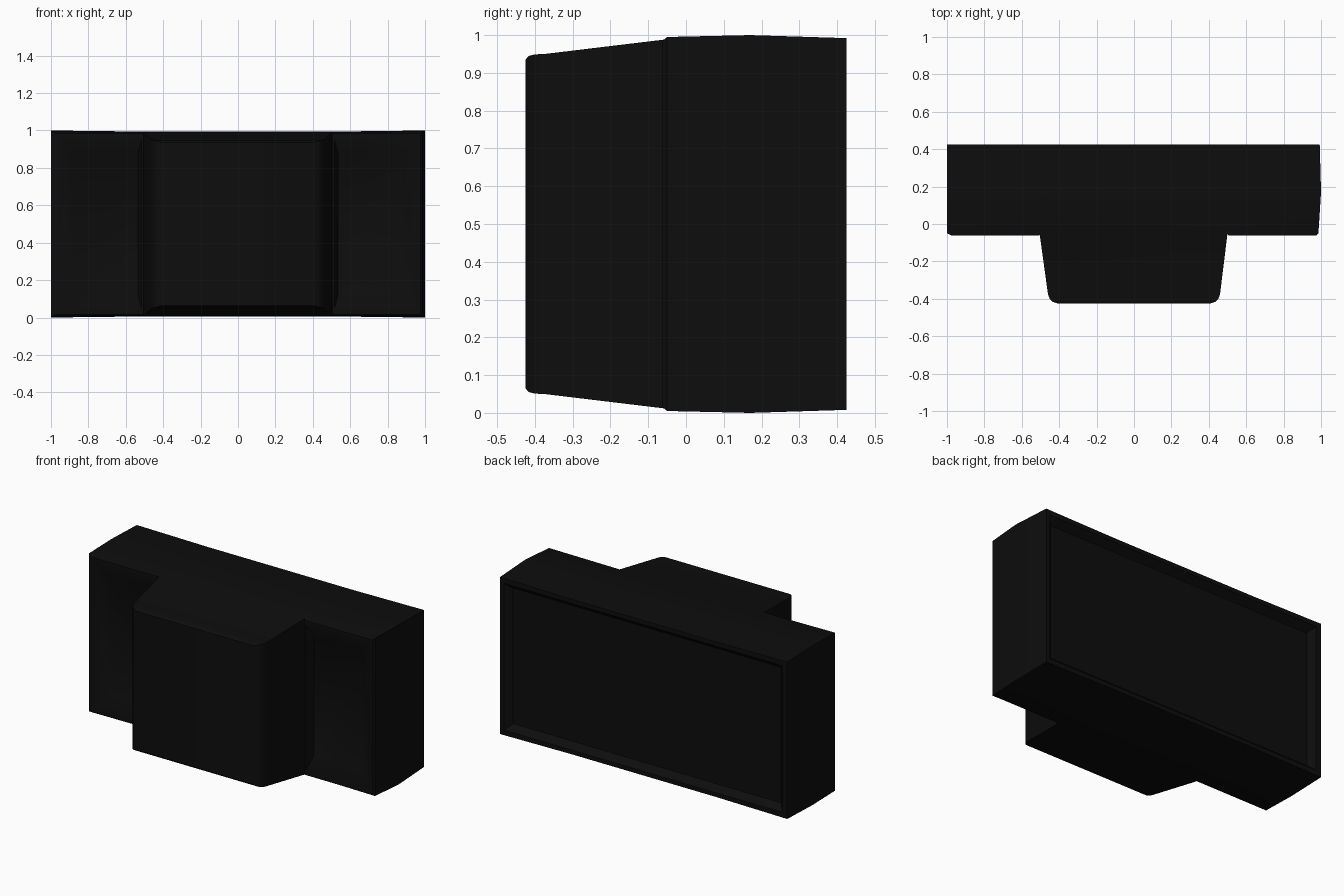
import bpy, bmesh

if "Cube" in bpy.data.objects:
    bpy.data.objects.remove(bpy.data.objects["Cube"])

bm = bmesh.new()

# Side profile: (y, lower z, x of right end), slightly bulged in the middle
PROFILE = [(0.425, 0.008, 0.993), (0.17, 0.0, 1.0), (-0.05, 0.005, 0.986)]


def section(x):
    """One closed yz ring; the centre sections are slightly lower."""
    drop = 0.006 if abs(x) < 0.9 else 0.0
    pts = [(xr if x == 1 else x, y, z + drop) for y, z, xr in PROFILE]
    ring = pts + [(a, y, 1 - z) for a, y, z in reversed(pts)]
    return [bm.verts.new(p) for p in ring]


def step(face, x0, x1, z0, z1, y):
    """Grow a new rectangle from a face and move it to the given bounds."""
    bmesh.ops.inset_individual(bm, faces=[face], thickness=0.0, depth=0.0)
    c = face.calc_center_median()
    for v in face.verts:
        v.co = (x0 if v.co.x < c.x else x1, y, z0 if v.co.z < c.z else z1)


# Main body: loft the profile across the width
rings = [section(x) for x in (-1, -0.505, 0.5, 1)]
fronts, backs = [], []
for a, b in zip(rings, rings[1:]):
    for i in range(6):
        j = (i + 1) % 6
        f = bm.faces.new((a[i], a[j], b[j], b[i]))
        if i == 2:
            fronts.append(f)
        elif i == 5:
            backs.append(f)
for ring in (rings[0], rings[-1]):
    for i in (0, 1):
        bm.faces.new((ring[i], ring[i + 1], ring[4 - i], ring[5 - i]))
bmesh.ops.recalc_face_normals(bm, faces=bm.faces[:])

# Side wings: small front chamfer, rim and recessed panel
for face, s in ((fronts[0], -1), (fronts[2], 1)):
    for inner, outer, z, y in ((0.505, 0.975, 0.015, -0.062),
                               (0.515, 0.955, 0.045, -0.062),
                               (0.535, 0.875, 0.125, -0.012)):
        x0, x1 = sorted((s * inner, s * outer))
        step(face, x0, x1, z, 1 - z, y)

# Centre block: tapered forward with rounded front edges
for hx, z, y in ((0.46, 0.05, -0.375), (0.451, 0.051, -0.4),
                 (0.436, 0.055, -0.416), (0.408, 0.065, -0.425)):
    step(fronts[1], -hx, hx, z, 1 - z, y)

# Back: one wide recessed panel inside a narrow rim
back = bmesh.utils.face_join(backs)
co = [rings[k][i] for k, i in ((0, 0), (0, 5), (3, 5), (3, 0))]
bmesh.ops.delete(bm, geom=[back], context='FACES_ONLY')
rows = []
for hx, z, y in ((0.965, 0.04, 0.425), (0.93, 0.075, 0.385)):
    rows.append([[bm.verts.new((x, y, zz)) for x in (-hx, -0.505, 0.5, hx)]
                 for zz in (z, 1 - z)])
outer = [[r[0] for r in rings], [r[5] for r in rings]]
for o, n in ((outer, rows[0]), (rows[0], rows[1])):
    for r in (0, 1):
        for k in range(3):
            bm.faces.new((o[r][k], o[r][k + 1], n[r][k + 1], n[r][k]))
    for k in (0, 3):
        bm.faces.new((o[0][k], o[1][k], n[1][k], n[0][k]))
for k in range(3):
    b, t = rows[1]
    bm.faces.new((b[k], b[k + 1], t[k + 1], t[k]))
bmesh.ops.recalc_face_normals(bm, faces=bm.faces[:])

mesh = bpy.data.meshes.new("housing")
bm.to_mesh(mesh)
bm.free()
housing = bpy.data.objects.new("housing", mesh)
bpy.context.collection.objects.link(housing)

# Black finish
black = bpy.data.materials.new("black_plastic")
black.diffuse_color = (0.004, 0.004, 0.004, 1)
black.use_nodes = True
black.node_tree.nodes["Principled BSDF"].inputs["Base Color"].default_value = black.diffuse_color
mesh.materials.append(black)

bpy.context.view_layer.objects.active = housing
housing.select_set(True)
bpy.ops.object.shade_smooth_by_angle(angle=0.6)
